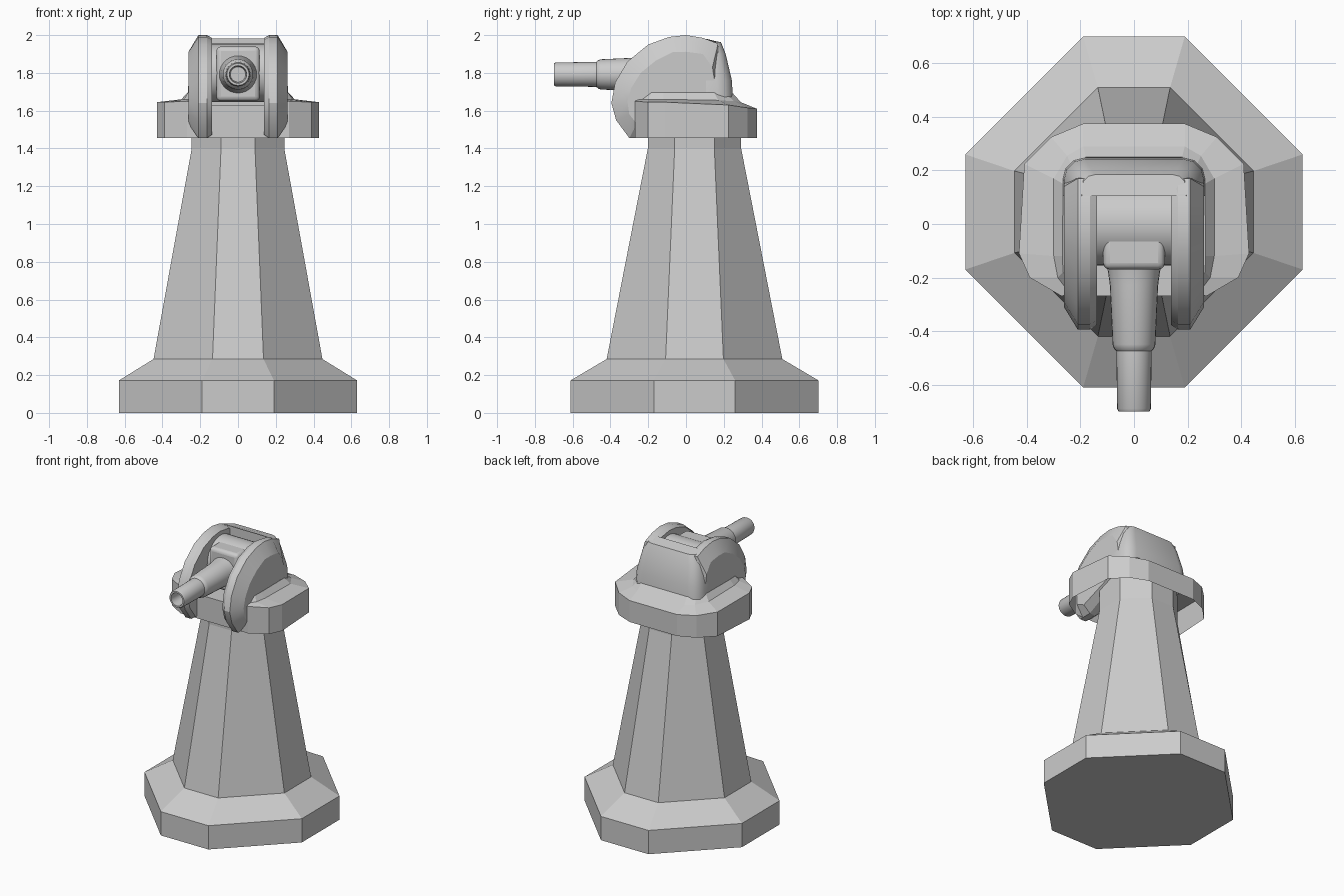
import bpy, bmesh, math
from mathutils import Matrix

if "Cube" in bpy.data.objects:
    bpy.data.objects.remove(bpy.data.objects["Cube"])


def finish(name, bm, angle=None, bevel=0):
    bmesh.ops.recalc_face_normals(bm, faces=bm.faces)
    me = bpy.data.meshes.new(name)
    bm.to_mesh(me)
    bm.free()
    ob = bpy.data.objects.new(name, me)
    bpy.context.collection.objects.link(ob)
    if bevel:
        m = ob.modifiers.new("bevel", "BEVEL")
        m.width, m.segments = bevel, 3
    if angle:
        bpy.ops.object.select_all(action='DESELECT')
        ob.select_set(True)
        bpy.context.view_layer.objects.active = ob
        bpy.ops.object.shade_smooth_by_angle(angle=math.radians(angle))
    return ob


def loft(name, rings, cap_start=True, cap_end=True, angle=None):
    """Skin closed rings of equal point count."""
    bm = bmesh.new()
    vs = [[bm.verts.new(p) for p in r] for r in rings]
    n = len(rings[0])
    for a, b in zip(vs, vs[1:]):
        for i in range(n):
            j = (i + 1) % n
            bm.faces.new((a[i], a[j], b[j], b[i]))
    if cap_start:
        bm.faces.new(vs[0])
    if cap_end:
        bm.faces.new(vs[-1])
    return finish(name, bm, angle)


def mirrored(half):
    return list(half) + [(-x, y, z) for x, y, z in reversed(half)]


# Octagonal tower: foot, sloped shoulder, tapering shaft, short neck
def octagon(z, hx, hy, cx, cy):
    return mirrored([(cx, hy + .045, z), (hx, cy + .045, z),
                     (hx, -cy + .045, z), (cx, -hy + .045, z)])


loft("tower_foot", [octagon(0, .63, .656, .19, .215),
                    octagon(.172, .63, .656, .19, .215),
                    octagon(.285, .447, .465, .135, .153)])
loft("tower_shaft", [octagon(.285, .447, .465, .135, .153),
                     octagon(1.4, .245, .247, .09, .105),
                     octagon(1.6, .245, .247, .09, .105)], cap_start=False)

# Collar: open underneath, rising towards the turret, with a floor in the slot
rim = [(.19, .375, 1.61), (.31, .325, 1.615), (.41, .225, 1.63), (.43, -.11, 1.645),
       (.39, -.20, 1.645), (.27, -.27, 1.65), (.15, -.27, 1.63)]
step = [(.19, .29, 1.645), (.25, .255, 1.65), (.30, .17, 1.655), (.30, -.12, 1.66),
        (.285, -.20, 1.66), (.24, -.26, 1.66), (.15, -.268, 1.63)]
lip = [(.18, .25, 1.69), (.23, .21, 1.69), (.265, .15, 1.695), (.268, -.12, 1.695),
       (.265, -.18, 1.695), (.22, -.24, 1.695), (.15, -.266, 1.63)]
floor = [(.10, .20, 1.63), (.14, .18, 1.63), (.16, .10, 1.63), (.16, -.12, 1.63),
         (.16, -.18, 1.63), (.16, -.24, 1.63), (.15, -.264, 1.63)]
skirt = [(x, y, 1.455) for x, y, z in rim]
loft("collar", [mirrored(r) for r in (skirt, rim, step, lip, floor)], cap_start=False)

# Side cheeks: rounded plates with a broad outer chamfer
full = [(-.20, 1.455), (-.30, 1.455), (-.37, 1.55), (-.395, 1.64), (-.375, 1.75),
        (-.31, 1.86), (-.20, 1.95), (-.09, 1.99), (0, 2.0), (.09, 1.985),
        (.17, 1.955), (.19, 1.64)]
face = [(-.20, 1.50), (-.26, 1.53), (-.30, 1.58), (-.31, 1.65), (-.29, 1.72),
        (-.24, 1.80), (-.16, 1.865), (-.07, 1.91), (0, 1.912), (.09, 1.90),
        (.14, 1.83), (.17, 1.64)]
inner = [(-.1 + (y + .1) * .94, 1.75 + (z - 1.75) * .94) for y, z in full]
for side, name in ((-1, "left_cheek"), (1, "right_cheek")):
    layers = ((.138, inner), (.165, full), (.21, full), (.262, face))
    loft(name, [[(side * x, y, z) for y, z in prof] for x, prof in layers], angle=25)


# Rear housing joining the cheeks, with rounded corners
def shell(z, w, back, r, front_z=0):
    corner = [(w - r + r * math.cos(math.radians(a)),
               back - r + r * math.sin(math.radians(a)), z) for a in (0, 30, 60, 90)]
    return mirrored([(w, .105, z + front_z)] + corner)


loft("rear_housing", [shell(1.63, .268, .25, .08), shell(1.76, .262, .243, .08),
                      shell(1.90, .23, .21, .065), shell(1.963, .195, .185, .05, .018)],
     angle=30)

# Gun cradle: cross drum and front block
bm = bmesh.new()
bmesh.ops.create_cone(bm, cap_ends=True, segments=40, radius1=.155, radius2=.155, depth=.28,
                      matrix=Matrix.Translation((0, .0, 1.8)) @ Matrix.Rotation(math.pi / 2, 4, 'Y'))
finish("cradle_drum", bm, 30)
bm = bmesh.new()
bmesh.ops.create_cube(bm, size=1, matrix=Matrix.Translation((0, -.095, 1.795))
                      @ Matrix.Diagonal((.23, .15, .29, 1)))
finish("cradle_block", bm, 35, bevel=.025)

# Barrel: stepped, turned around the y axis, with a hollow muzzle
profile = [(.102, -.15), (.097, -.18), (.090, -.23), (.080, -.45), (.075, -.465),
           (.066, -.475), (.063, -.69), (.058, -.70), (.046, -.70), (.040, -.60)]
N = 28
rings = [[(r * math.cos(2 * math.pi * i / N), y, 1.792 + r * math.sin(2 * math.pi * i / N))
          for i in range(N)] for r, y in profile]
loft("gun_barrel", rings, angle=30)
